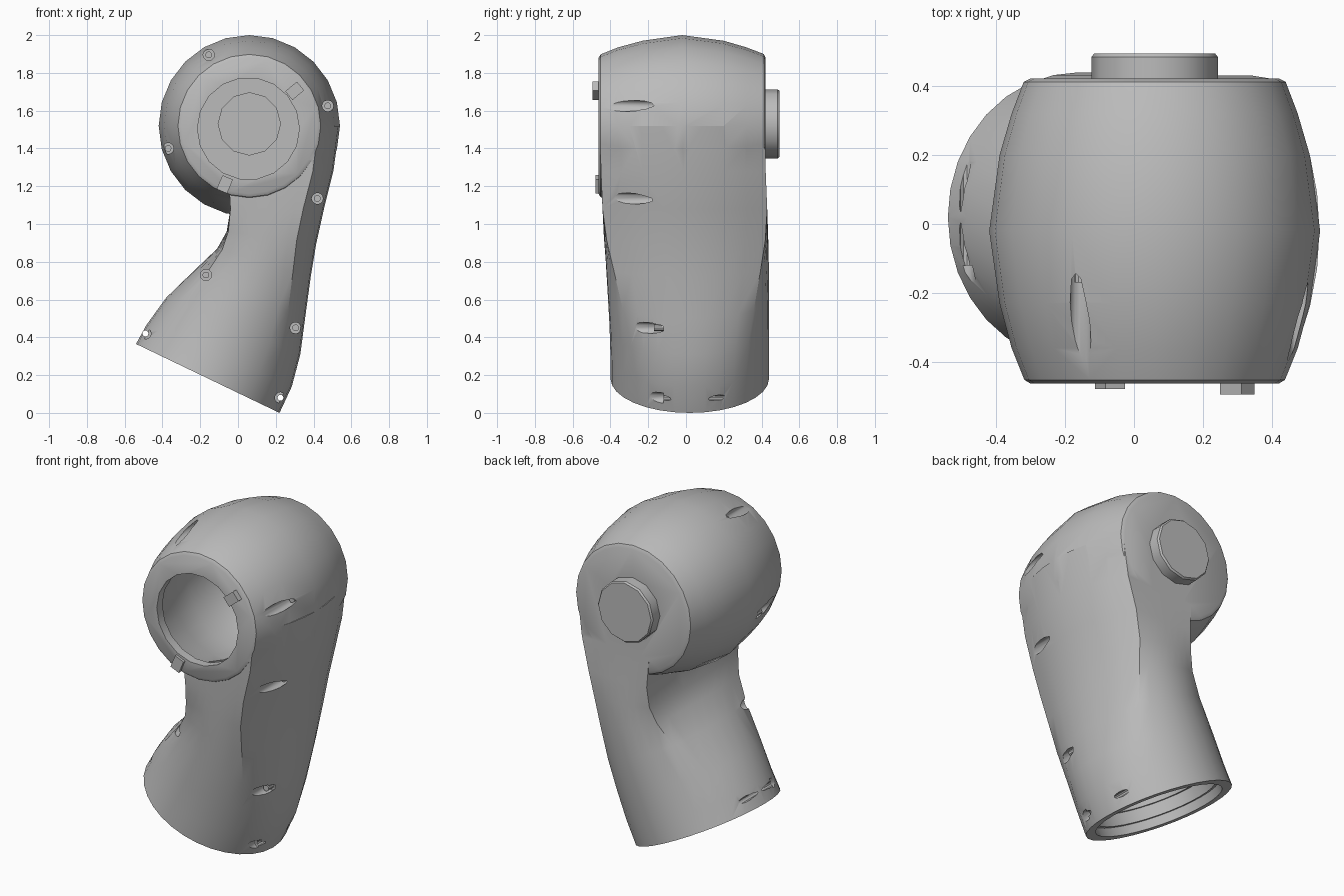
import bpy, bmesh, math
from mathutils import Vector

cube = bpy.data.objects.get("Cube")
if cube:
    bpy.data.objects.remove(cube, do_unlink=True)

grey = bpy.data.materials.new("light_grey")
grey.use_nodes = True
GREY = (0.5, 0.5, 0.5, 1)
grey.diffuse_color = GREY
grey.node_tree.nodes["Principled BSDF"].inputs["Base Color"].default_value = GREY

HEAD = Vector((0.06, 0, 1.52))


def loft(name, rings):
    """Skin a list of equal closed rings and cap both ends."""
    bm = bmesh.new()
    rows = [[bm.verts.new(p) for p in ring] for ring in rings]
    n = len(rows[0])
    for a, b in zip(rows, rows[1:]):
        for i in range(n):
            j = (i + 1) % n
            bm.faces.new((a[i], a[j], b[j], b[i]))
    bm.faces.new(rows[0])
    bm.faces.new(rows[-1])
    bmesh.ops.recalc_face_normals(bm, faces=bm.faces)
    mesh = bpy.data.meshes.new(name)
    bm.to_mesh(mesh)
    bm.free()
    mesh.materials.append(grey)
    ob = bpy.data.objects.new(name, mesh)
    bpy.context.collection.objects.link(ob)
    return ob


def turned(name, x, z, profile, sides=24):
    """Solid turned about an axis along y; profile holds (radius, y)."""
    angles = [2 * math.pi * i / sides for i in range(sides)]
    return loft(name, [[(x + r * math.cos(a), y, z + r * math.sin(a)) for a in angles]
                       for r, y in profile])


def combine(target, tool, operation):
    """Apply a boolean and discard the tool."""
    mod = target.modifiers.new(operation, 'BOOLEAN')
    mod.operation, mod.solver, mod.object = operation, 'EXACT', tool
    bpy.context.view_layer.objects.active = target
    bpy.ops.object.modifier_apply(modifier=mod.name)
    bpy.data.objects.remove(tool, do_unlink=True)


# Arm sections: left x, z, right x, z, front y, back y, squareness
SECTIONS = [
    (-.54, .365, .22, .0, -.40, .44, 0),
    (-.485, .465, .285, .14, -.40, .44, 0),
    (-.38, .61, .33, .31, -.405, .44, .1),
    (-.22, .765, .355, .5, -.415, .44, .35),
    (-.11, .87, .385, .72, -.425, .438, .65),
    (-.06, .96, .415, .9, -.435, .435, .88),
    (-.04, 1.08, .455, 1.08, -.442, .43, 1),
    (-.05, 1.25, .505, 1.28, -.45, .422, 1),
    (.0, 1.52, .538, 1.52, -.457, .417, 1),
]
STEPS = 8
BULGE = 0.11


def arm_ring(lx, lz, rx, rz, front, back, t, wall=0):
    """Ring blending a circle (t=0) into a flat-sided D shape (t=1)."""
    left, right = Vector((lx, 0, lz)), Vector((rx, 0, rz))
    mid, half = (left + right) / 2, (right - left).length / 2 - wall
    along = (right - left).normalized()
    yc, h = (front + back) / 2, (back - front) / 2 - wall
    edge = 1 - BULGE / half
    ring = []
    for side in range(4):
        for i in range(STEPS):
            f = i / STEPS
            s = 2 * f - 1
            a = math.radians(-45 + 90 * (side + f))
            u, v = ((1 - (1 - edge) * s * s, s),
                    (edge + (-1 - edge) * f, 1),
                    (-1, -s),
                    (-1 + (1 + edge) * f, -1))[side]
            u = math.cos(a) * (1 - t) + u * t
            v = math.sin(a) * (1 - t) + v * t
            ring.append(mid + along * (u * half) + Vector((0, yc + v * h, 0)))
    return ring


# Outer shell: arm joined to a barrel-shaped head
shell = loft("arm_housing", [arm_ring(*s) for s in SECTIONS])
head = turned("head", HEAD.x, HEAD.z, [(.36, -.463), (.378, -.452), (.415, -.36), (.45, -.23),
                                       (.48, -.02), (.45, .2), (.415, .32), (.38, .412), (.36, .422)])
combine(shell, head, 'UNION')

# Boss on the back of the head
boss = turned("back_boss", .06, 1.53, [(.183, .38), (.183, .485), (.175, .495)], 12)
combine(shell, boss, 'UNION')

# Hollow interior, round front opening and blind pocket behind the boss
cavity = loft("arm_cavity", [arm_ring(*s, wall=.09) for s in SECTIONS])
combine(shell, cavity, 'DIFFERENCE')
for name, x, z, profile, sides in (
        ("head_cavity", .06, 1.52, [(.3, -.41), (.36, -.2), (.385, -.02), (.36, .18), (.3, .37)], 24),
        ("front_opening", .055, 1.505, [(.27, -.6), (.27, -.3)], 18),
        ("boss_pocket", .06, 1.53, [(.165, .3), (.165, .46)], 12)):
    combine(shell, turned(name, x, z, profile, sides), 'DIFFERENCE')

# Stepped socket at the foot
foot = Vector((-.16, .02, .1825))
across = Vector((.76, 0, -.365)).normalized()
up = Vector((.365, 0, .76)).normalized()


def foot_ring(radius, height):
    return [foot + up * height + radius * (across * math.cos(a) + Vector((0, math.sin(a), 0)))
            for a in (2 * math.pi * i / 32 for i in range(32))]


combine(shell, loft("socket", [foot_ring(r, d) for r, d in
                               ((.365, -.05), (.365, .05), (.345, .05), (.345, .12))]), 'DIFFERENCE')

# Screw recesses along the rim, and through holes at the foot
SCREWS = [(-.155, 1.895), (.475, 1.625), (-.37, 1.4), (.42, 1.135),
          (-.17, .73), (.305, .45), (-.49, .42), (.225, .08)]
for i, (x, z) in enumerate(SCREWS):
    combine(shell, turned("recess", x, z, [(.03, -.6), (.03, -.12)], 12), 'DIFFERENCE')
    if i >= 6:
        combine(shell, turned("through_hole", x, z, [(.016, -.6), (.016, .6)], 10), 'DIFFERENCE')
    else:
        turned("screw_%d" % (i + 1), x, z, [(.018, -.17), (.018, -.11)], 10)

# Locating tabs on the front opening
for name, x, z, outer in (("upper_tab", .3, 1.705, -.495), ("lower_tab", -.07, 1.21, -.478)):
    centre = Vector((x, 0, z))
    out = (centre - Vector((.055, 0, 1.505))).normalized()
    side = Vector((-out.z, 0, out.x))
    corners = [centre + out * (.04 * a) + side * (.03 * b)
               for a, b in ((-1, -1), (1, -1), (1, 1), (-1, 1))]
    loft(name, [[c + Vector((0, y, 0)) for c in corners] for y in (outer, -.42)])

# Smooth shading with crisp edges
bpy.ops.object.select_all(action='DESELECT')
shell.select_set(True)
bpy.context.view_layer.objects.active = shell
bpy.ops.object.shade_smooth_by_angle(angle=math.radians(32))
